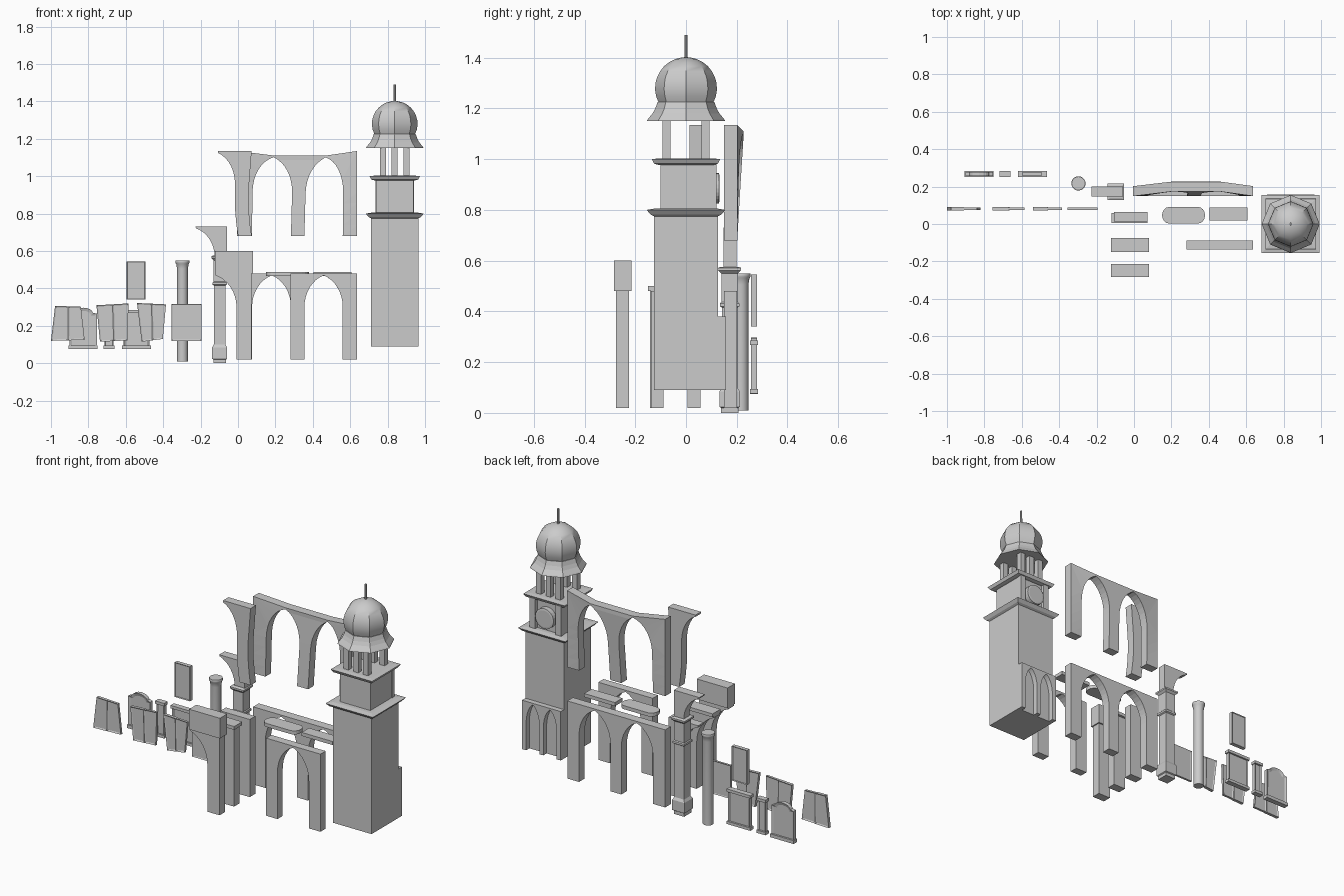
import bpy, bmesh
from math import sin, cos, pi, radians, sqrt

if "Cube" in bpy.data.objects:
    bpy.data.objects.remove(bpy.data.objects["Cube"])


def finish(name, bm, smooth=False):
    bmesh.ops.recalc_face_normals(bm, faces=bm.faces)
    me = bpy.data.meshes.new(name)
    bm.to_mesh(me)
    bm.free()
    ob = bpy.data.objects.new(name, me)
    bpy.context.collection.objects.link(ob)
    if smooth:
        bpy.ops.object.select_all(action='DESELECT')
        ob.select_set(True)
        bpy.context.view_layer.objects.active = ob
        bpy.ops.object.shade_smooth_by_angle(angle=radians(32))
    return ob


def prism(name, pts, y0, y1, inset=0, depth=0, warp=None):
    """Extrude an (x, z) outline from y0 to y1, optionally recessing both faces."""
    bm = bmesh.new()
    a = [bm.verts.new((x, y0, z)) for x, z in pts]
    b = [bm.verts.new((x, y1, z)) for x, z in pts]
    caps = [bm.faces.new(a), bm.faces.new(b[::-1])]
    n = len(pts)
    for i in range(n):
        j = (i + 1) % n
        bm.faces.new((a[i], b[i], b[j], a[j]))
    bmesh.ops.recalc_face_normals(bm, faces=bm.faces)
    if inset:
        bmesh.ops.inset_individual(bm, faces=caps, thickness=inset, depth=-depth)
    if warp:
        bmesh.ops.triangulate(bm, faces=[f for f in bm.faces if len(f.verts) > 4])
        for v in bm.verts:
            v.co = warp(*v.co)
    return finish(name, bm)


def box(name, x0, x1, y0, y1, z0, z1):
    return prism(name, [(x0, z0), (x1, z0), (x1, z1), (x0, z1)], y0, y1)


def lathe(name, prof, n, cx, cy, rot=0.0, smooth=False):
    """Revolve an (r, z) profile with n sides, closing both ends."""
    bm = bmesh.new()
    rings = [[bm.verts.new((cx + r * cos(rot + 2 * pi * i / n),
                            cy + r * sin(rot + 2 * pi * i / n), z)) for i in range(n)]
             for r, z in prof]
    for p, q in zip(rings, rings[1:]):
        for i in range(n):
            j = (i + 1) % n
            bm.faces.new((p[i], p[j], q[j], q[i]))
    bm.faces.new(rings[0][::-1])
    bm.faces.new(rings[-1])
    return finish(name, bm, smooth)


def square(name, prof, cx, cy):
    return lathe(name, [(h * sqrt(2), z) for h, z in prof], 4, cx, cy, pi / 4)


def flare(x, d, zs, za, steps=8):
    """Arch curve from the pier edge (x, zs) out to the apex (x + d, za)."""
    m = radians(72)
    return [(x + d * (1 - cos(m * i / steps)) / (1 - cos(m)),
             zs + (za - zs) * sin(m * i / steps) / sin(m)) for i in range(steps + 1)]


def pier(name, x0, x1, y0, y1, z0, z1, left=0, right=0, rise=0.18, warp=None):
    zs, za = z1 - rise, z1 - 0.01
    mids = [z0 + (zs - z0) * k / 4 for k in range(4)]
    pts = [(x1, z) for z in mids]
    pts += flare(x1, right, zs, za) if right else [(x1, zs)]
    pts += [(x1 + right, z1), (x0 - left, z1)]
    pts += flare(x0, -left, zs, za)[::-1] if left else [(x0, zs)]
    pts += [(x0, z) for z in mids[::-1]]
    return prism(name, pts, y0, y1, warp=warp)


# --- clock tower
TX = 0.838
box("tower_body", TX - .127, TX + .127, -.127, .127, .09, .785)
square("tower_lower_cornice", [(.127, .775), (.14, .782), (.155, .80), (.125, .805)], TX, 0)
box("tower_upper_body", TX - .1, TX + .1, -.1, .1, .80, .985)
for s in (-1, 1):
    c = TX + s * .085
    box("clock_pilaster", c - .018, c + .018, .1, .12, .80, .985)
clock = lathe("clock_disc", [(.06, 0), (.06, .032), (.05, .034)], 24, 0, 0)
clock.rotation_euler = (-pi / 2, 0, 0)
clock.location = (TX, .098, .885)
square("tower_upper_cornice", [(.11, .978), (.125, .982), (.135, 1.0), (.11, 1.003)], TX, 0)
for sy in (-1, 1):
    for sx in (-1, 0, 1):
        x, y = TX + sx * .064, sy * .077
        box("belfry_post", x - .016, x + .016, y - .016, y + .016, 1.0, 1.16)
lathe("dome_skirt", [(.155, 1.15), (.151, 1.157), (.132, 1.18), (.121, 1.20), (.112, 1.225)],
      8, TX, 0)
dome = [(.122 * cos(radians(a)), 1.28 + .122 * sin(radians(a))) for a in range(-27, 88, 12)]
lathe("dome", dome + [(.006, 1.402)], 8, TX, 0, smooth=True)
lathe("spire", [(.007, 1.39), (.006, 1.49)], 8, TX, 0)

# --- twin blind arch on the tower's back
for x0, x1, l, r in ((-.127, -.1, 0, .0435), (-.013, .013, .0435, .0435), (.1, .127, .0435, 0)):
    pier("tower_blind_arch", TX + x0, TX + x1, .125, .158, .09, .38, l, r, rise=.13)

# --- lower arcade at the back
Y0, Y1 = .149, .202
BAYS = ((-.005, .075, 0, .106), (.283, .355, .102, .102), (.56, .637, .103, 0))
for x0, x1, l, r in BAYS:
    pier("lower_arcade_pier", x0, x1, Y0, Y1, .02, .48, l, r)


# --- upper arcade, with its warped middle pier
def bump(x):
    return max(0.0, 1 - abs(x - .32) / .32)


def sag(x, y, z):
    t = max(0, (z - .68) / .455)
    k = min(1, bump(x) * 1.6)
    return (x + .012 * t * k, y + .026 * t * k, z - .027 * k * t * t)


for x0, x1, l, r in BAYS:
    pier("upper_arcade_pier", x0, x1, Y0, Y1, .68, 1.135, l, r, rise=.22, warp=sag)


# --- half arches standing in front
def bend(x, y, z):
    t = (z - .68) / .455
    return (x - .022 * sin(pi * t) * (1 - .5 * t), y, z)


pier("bent_half_arch", 0, .073, .013, .064, .68, 1.135, .107, rise=.2, warp=bend)
for y in (-.25, -.115, .032):
    pier("half_arch", -.008, .073, y - .026, y + .026, .02, .48, .112)
box("half_arch_block", -.122, .08, -.284, -.215, .48, .60)
box("half_arch_slab", -.122, .08, -.15, -.075, .48, .50)

# --- single arch bay
pier("single_arch_pier", .28, .355, -.137, -.088, .02, .48, 0, .103)
pier("single_arch_pier", .56, .637, -.137, -.088, .02, .48, .102, 0)

# --- loose ledge slabs: one with rounded ends, one plain
slab = bmesh.new()
outline = []
for cx, a0 in ((.343, -90), (.187, 90)):
    for i in range(9):
        a = radians(a0 + i * 22.5)
        outline.append((cx + .037 * cos(a), .047 + .044 * sin(a)))
lo = [slab.verts.new((x, y, .467)) for x, y in outline]
hi = [slab.verts.new((x, y, .488)) for x, y in outline]
slab.faces.new(lo[::-1])
slab.faces.new(hi)
for i in range(len(lo)):
    j = (i + 1) % len(lo)
    slab.faces.new((lo[i], lo[j], hi[j], hi[i]))
finish("rounded_slab", slab)
box("plain_slab", .405, .607, .018, .087, .467, .488)

# --- square column with bracket
CX, CY = -.098, .172
square("square_column", [(.034, 0), (.034, .02), (.04, .024), (.04, .085), (.031, .1),
                         (.031, .415), (.038, .42), (.038, .432), (.033, .437),
                         (.033, .55), (.045, .562), (.045, .572), (.034, .576)], CX, CY)
bracket = [(-.06, .57), (-.06, .73), (-.227, .73)]
prism("column_bracket", bracket + flare(-.125, -.1, .57, .722)[::-1], .148, .2)

# --- round column
lathe("round_column", [(.029, .01), (.029, .505), (.033, .53), (.037, .536),
                       (.038, .544), (.036, .55)], 20, -.297, .217, smooth=True)

# --- windows of the back row
WY0, WY1 = .256, .279
arch_win = [(-.9, .08), (-.755, .08), (-.755, .265), (-.775, .27)]
arch_win += [(-.8275 + .05 * cos(a), .27 + .027 * sin(a)) for a in (pi * k / 8 for k in range(1, 8))]
arch_win += [(-.88, .27), (-.9, .265)]
prism("arched_window", arch_win, WY0, WY1, .017, .006)
box("arched_window_sill", -.905, -.75, .252, .284, .075, .095)


def rect(x0, x1, z0, z1):
    return [(x0, z0), (x1, z0), (x1, z1), (x0, z1)]


prism("narrow_window", rect(-.715, -.665, .08, .28), WY0, WY1, .01, .006)
prism("wide_window", rect(-.613, -.472, .08, .28), WY0, WY1, .012, .006)
for x0, x1 in ((-.72, -.66), (-.62, -.465)):
    for z in (.077, .268):
        box("window_ledge", x0, x1, .252, .284, z, z + .017)
prism("upper_window", rect(-.595, -.495, .34, .545), WY0, WY1, .006, .004)

# --- crooked double shutters of the front row
SHUTTERS = (
    ((-1, .12), (-.82, .125), (-.84, .302), (-.978, .307)),
    ((-.738, .115), (-.592, .122), (-.585, .32), (-.757, .31)),
    ((-.515, .115), (-.402, .13), (-.385, .315), (-.54, .322)),
)
for bl, br, tr, tl in SHUTTERS:
    mb = ((bl[0] + br[0]) / 2, (bl[1] + br[1]) / 2)
    mt = ((tl[0] + tr[0]) / 2, (tl[1] + tr[1]) / 2)
    prism("shutter_leaf", [bl, mb, mt, tl], .072, .09, .011, .004)
    prism("shutter_leaf", [mb, br, tr, mt], .074, .088, .011, .004)
prism("plain_shutter", rect(-.355, -.195, .12, .317), .075, .088, .008, .003)
